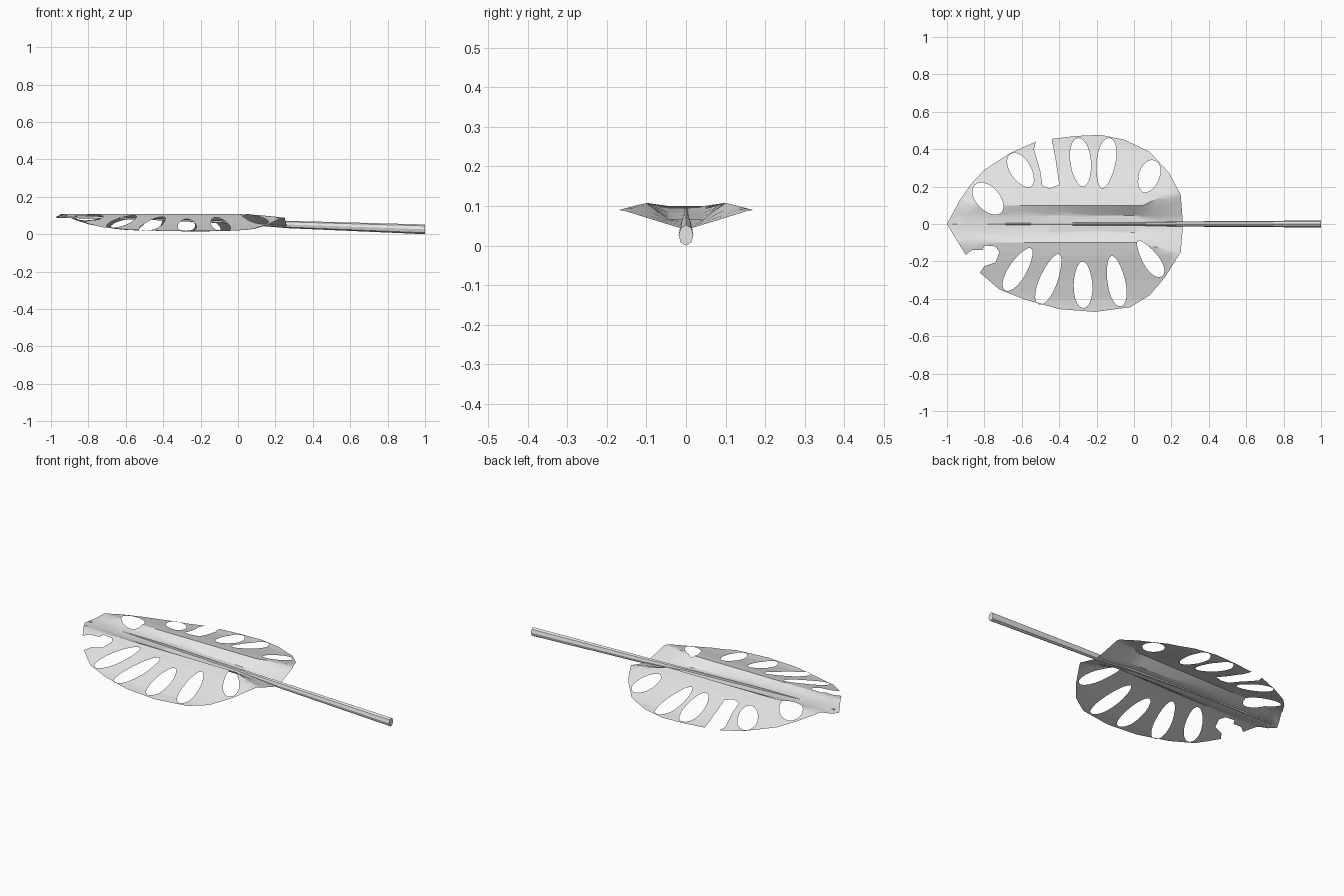
import bpy, bmesh, math
from mathutils import Vector

cube = bpy.data.objects.get("Cube")
if cube:
    bpy.data.objects.remove(cube, do_unlink=True)

grey = bpy.data.materials.new("pale grey")
grey.use_nodes = True
COLOR = (0.8, 0.8, 0.8, 1)
grey.diffuse_color = COLOR
grey.node_tree.nodes["Principled BSDF"].inputs["Base Color"].default_value = COLOR


def lerp_table(table, t):
    """Piecewise linear lookup in rising (t, value) pairs."""
    if t <= table[0][0]:
        return table[0][1]
    for (a, va), (b, vb) in zip(table, table[1:]):
        if t <= b:
            return va + (vb - va) * (t - a) / (b - a)
    return table[-1][1]


def add_mesh(name, mesh):
    obj = bpy.data.objects.new(name, mesh)
    bpy.context.scene.collection.objects.link(obj)
    mesh.materials.clear()
    mesh.materials.append(grey)
    bpy.ops.object.select_all(action='DESELECT')
    bpy.context.view_layer.objects.active = obj
    obj.select_set(True)
    bpy.ops.object.shade_smooth_by_angle(angle=math.radians(30))
    return obj


def curve_mesh(curve):
    """Turn curve data into mesh data."""
    temp = bpy.data.objects.new("curve_helper", curve)
    bpy.context.scene.collection.objects.link(temp)
    graph = bpy.context.evaluated_depsgraph_get()
    mesh = bpy.data.meshes.new_from_object(temp.evaluated_get(graph))
    bpy.data.objects.remove(temp, do_unlink=True)
    return mesh


def add_spline(curve, points, cyclic, radii=None):
    spline = curve.splines.new('POLY')
    spline.points.add(len(points) - 1)
    for i, p in enumerate(points):
        spline.points[i].co = (p[0], p[1], p[2] if len(p) > 2 else 0, 1)
        if radii:
            spline.points[i].radius = radii[i]
    spline.use_cyclic_u = cyclic


def teardrop(x1, y1, x2, y2, w1, w2, steps=20):
    """Rounded hole from a narrow inner end to a wide outer end."""
    a, b = Vector((x1, y1)), Vector((x2, y2))
    mid, half = (a + b) / 2, (b - a) / 2
    side = Vector((-half.y, half.x)).normalized()
    pts = []
    for i in range(steps):
        t = math.tau * i / steps
        c, s = math.cos(t), math.sin(t)
        width = w1 + (w2 - w1) * (c + 1) / 2
        pts.append(mid + half * c + side * s * width)
    return pts


# Leaf outline with its two open slits, from the tip round the back edge
back_edge = [(-1, 0), (-.93, .13), (-.87, .215), (-.8, .29), (-.66, .38), (-.525, .44),
             (-.535, .4), (-.5, .28), (-.49, .205), (-.45, .19), (-.4, .21), (-.42, .35),
             (-.44, .455), (-.315, .47), (-.18, .477), (-.05, .45), (.085, .385),
             (.19, .27), (.25, .155), (.262, 0)]
front_edge = [(.25, -.15), (.165, -.285), (.085, -.38), (-.02, -.445), (-.21, -.47),
              (-.4, -.455), (-.58, -.405), (-.72, -.35), (-.825, -.26), (-.8, -.225),
              (-.74, -.205), (-.72, -.15), (-.74, -.12), (-.8, -.115), (-.81, -.14),
              (-.866, -.14), (-.9, -.165), (-.955, -.075)]

# Holes: inner end, outer end, inner and outer half width
holes = [(-.71, .06, -.85, .21, .06, .065), (-.55, .2, -.66, .375, .05, .06),
         (-.27, .2, -.3, .46, .05, .06), (-.17, .19, -.13, .46, .04, .06),
         (.05, .17, .11, .34, .05, .06), (.02, -.09, .15, -.28, .03, .055),
         (-.12, -.17, -.07, -.44, .04, .055), (-.275, -.2, -.27, -.45, .045, .055),
         (-.4, -.16, -.51, -.43, .04, .055), (-.55, -.13, -.69, -.355, .04, .055)]

# Leaf height: drooping wings on either side of a trough along the midrib
wing = [(.1, .108), (.17, .09), (.3, .05), (.4, .024), (.477, .015)]
trough = [(-1, .08), (-.93, .1), (0, .066), (.262, .04)]
rim = [(-1, .1), (.05, .1), (.262, .17)]


def leaf_height(x, y):
    y = abs(y)
    floor, edge = lerp_table(trough, x), lerp_table(rim, x)
    if y >= edge:
        return lerp_table(wing, y)
    flat = lerp_table([(0, .045), (.262, 0)], x)
    return lerp_table([(flat, floor), (edge, lerp_table(wing, edge))], y)


flat_leaf = bpy.data.curves.new("leaf_outline", 'CURVE')
flat_leaf.dimensions = '2D'
flat_leaf.fill_mode = 'BOTH'
add_spline(flat_leaf, back_edge + front_edge, True)
for hole in holes:
    add_spline(flat_leaf, teardrop(*hole), True)
leaf_mesh = curve_mesh(flat_leaf)

bm = bmesh.new()
bm.from_mesh(leaf_mesh)
bmesh.ops.remove_doubles(bm, verts=bm.verts, dist=1e-5)
# Slice the sheet so that it can bend
cuts = [('y', s * y) for y in (.045, .1, .135, .17, .235, .3, .35, .4) for s in (-1, 1)]
cuts += [('y', 0)] + [('x', x) for x in (-.93, -.7, -.45, -.2, 0, .05, .12, .19)]
for axis, at in cuts:
    normal = Vector((axis == 'x', axis == 'y', 0))
    bmesh.ops.bisect_plane(bm, geom=bm.verts[:] + bm.edges[:] + bm.faces[:],
                           plane_co=normal * at, plane_no=normal, dist=1e-5)
bmesh.ops.triangulate(bm, faces=bm.faces)
for v in bm.verts:
    v.co.z = leaf_height(v.co.x, v.co.y)
for f in bm.faces:
    f.normal_update()
    if f.normal.z < 0:
        f.normal_flip()
bm.to_mesh(leaf_mesh)
bm.free()
add_mesh("leaf_blade", leaf_mesh)

# Stem running into a thin midrib, taller than it is wide
TALL = 1.4
stem = bpy.data.curves.new("stem_path", 'CURVE')
stem.dimensions = '3D'
stem.bevel_depth = 1
stem.bevel_resolution = 2
stem.use_fill_caps = True
path = [(1, 0, .026), (.26, 0, .052), (0, 0, .066), (-.5, 0, .086), (-.97, 0, .092)]
add_spline(stem, [(x, y, z / TALL) for x, y, z in path], False,
           [.0186, .014, .008, .006, .003])
stem_mesh = curve_mesh(stem)
for v in stem_mesh.vertices:
    v.co.z *= TALL
add_mesh("stem", stem_mesh)
